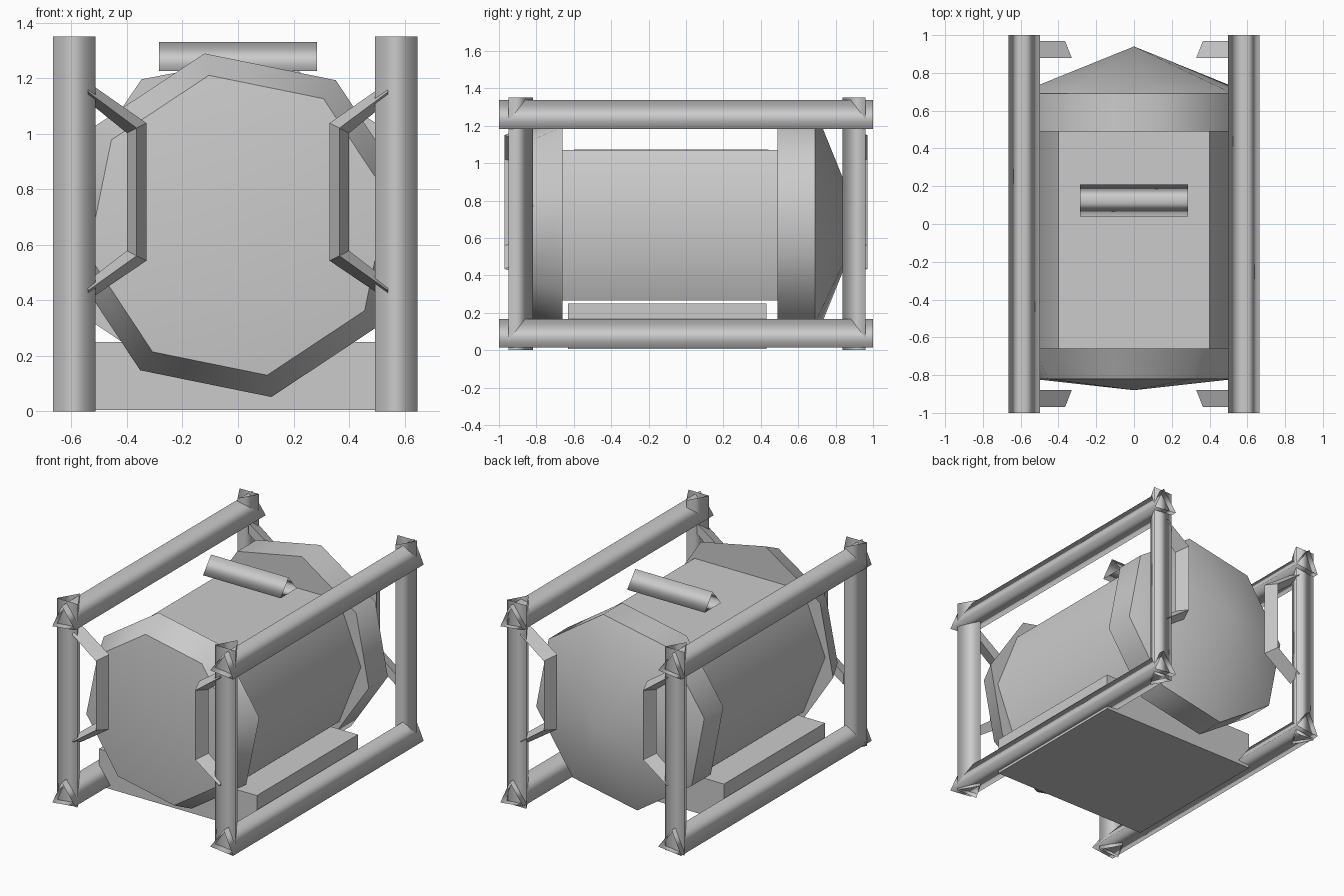
import bpy, bmesh, math
from mathutils import Vector

if "Cube" in bpy.data.objects:
    bpy.data.objects.remove(bpy.data.objects["Cube"])

grey = bpy.data.materials.new("plain grey")
grey.use_nodes = True
grey.diffuse_color = (0.6, 0.6, 0.6, 1)
grey.node_tree.nodes["Principled BSDF"].inputs["Base Color"].default_value = (0.6, 0.6, 0.6, 1)


def loft(name, rings, caps=True, smooth=True, sharp=()):
    """Skin a row of equal-sized rings; a one-point ring makes a tip."""
    bm = bmesh.new()
    rows = [[bm.verts.new(p) for p in ring] for ring in rings]
    n = max(len(r) for r in rows)
    for a, b in zip(rows, rows[1:]):
        for i in range(n):
            j = (i + 1) % n
            quad = [a[i % len(a)], a[j % len(a)], b[j % len(b)], b[i % len(b)]]
            bm.faces.new(list(dict.fromkeys(quad))).smooth = smooth
    ends = [r for r in (rows[0], rows[-1]) if caps and len(r) > 2]
    for r in ends:
        bm.faces.new(r)
    for r in ends + [rows[k] for k in sharp]:
        for i in range(n):
            bm.edges.get((r[i], r[(i + 1) % n])).smooth = False
    bmesh.ops.recalc_face_normals(bm, faces=bm.faces)
    mesh = bpy.data.meshes.new(name)
    bm.to_mesh(mesh)
    bm.free()
    mesh.materials.append(grey)
    obj = bpy.data.objects.new(name, mesh)
    bpy.context.collection.objects.link(obj)
    return obj


def bar(name, start, end, u, v, radius, turn):
    """Three-sided open tube; u and v span its cross-section."""
    u, v = Vector(u), Vector(v)
    angles = [math.radians(turn + 120 * k) for k in range(3)]
    ring = [radius * (u * math.cos(a) + v * math.sin(a)) for a in angles]
    return loft(name, [[Vector(p) + q for q in ring] for p in (start, end)], caps=False)


def octagon(y, radius, turn, centre=0.67):
    if radius == 0:
        return [(0, y, centre)]
    angles = [math.radians(turn + 45 * k) for k in range(8)]
    return [(radius * math.cos(a), y, centre + radius * math.sin(a)) for a in angles]


def box(name, w, y0, y1, z0, z1):
    return loft(name, [[(-w, y, z0), (w, y, z0), (w, y, z1), (-w, y, z1)] for y in (y0, y1)], smooth=False)


X, Z = (1, 0, 0), (0, 0, 1)

# Tank ends: tapered front collar and straight back collar, each with a shallow cone
loft("front_collar", [octagon(-0.88, 0, 11), octagon(-0.82, 0.55, 11),
                      octagon(-0.66, 0.63, 11)], sharp=[1])
loft("back_collar", [octagon(0.49, 0.63, -11.5), octagon(0.69, 0.63, -11.5),
                     octagon(0.94, 0, 0)], sharp=[1])

# Barrel: flat on top and bottom, ridged along the sides
section = [(-0.4, 0.265), (0.4, 0.265), (0.56, 0.67), (0.4, 1.07), (-0.4, 1.07), (-0.56, 0.67)]
barrel = loft("barrel", [[(x, y, z) for x, z in section] for y in (-0.7, 0.55)])
with bpy.context.temp_override(object=barrel, active_object=barrel,
                               selected_objects=[barrel], selected_editable_objects=[barrel]):
    bpy.ops.object.shade_smooth_by_angle(angle=math.radians(50))
box("top_panel", 0.345, -0.6, 0.44, 1.066, 1.073)

# Base block
box("base_block", 0.58, -0.63, 0.43, 0.005, 0.25)

# Folded grip above the barrel, open at both ends
fold = [(0.04, 1.225), (0.125, 1.33), (0.21, 1.225)]
loft("top_grip", [[(x, y, z) for y, z in fold] for x in (-0.285, 0.285)], caps=False)

# Frame: long rails and corner posts
for side, s in (("right", -1), ("left", 1)):
    for level, z in (("lower", 0.07), ("upper", 1.24)):
        bar(f"{level}_{side}_rail", (s * 0.585, -1, z), (s * 0.585, 1, z), X, Z, 0.097, 90 - s * 6)
    post_x = s * 0.58 - 0.01
    for end, t, y, radius in (("front", -1, -0.905, 0.088), ("back", 1, 0.92, 0.082)):
        # Flat face outward, ridge toward the tank
        bar(f"{end}_{side}_post", (post_x, y, 0), (post_x, y, 1.35), X, (0, -t, 0), radius, 90)

        # Bent bracket with a ridge facing outward
        path = [(0.54, 0.435, 0, 0.035), (0.365, 0.56, 0.035, 0.018),
                (0.365, 1.02, 0.035, -0.018), (0.54, 1.15, 0, -0.035)]
        rings = [[(s * x, t * 0.97, z),
                  (s * (x + dx), t * 0.88, z + dz),
                  (s * (x - dx), t * 0.88, z - dz)] for x, z, dx, dz in path]
        loft(f"{end}_{side}_bracket", rings, smooth=False)
